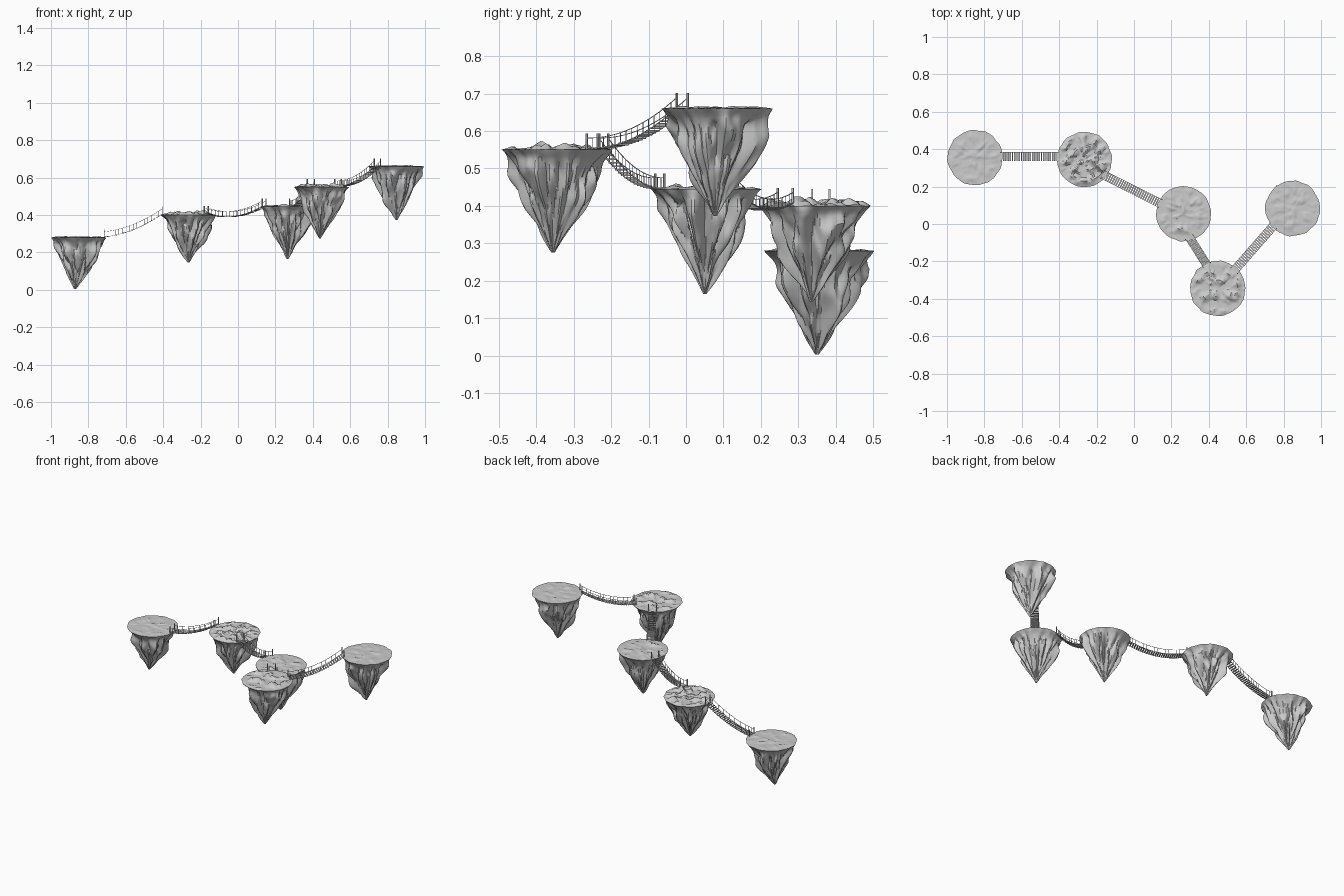
import bpy, bmesh, math
from mathutils import Vector, noise

if "Cube" in bpy.data.objects:
    bpy.data.objects.remove(bpy.data.objects["Cube"])


def make_material(name, value):
    mat = bpy.data.materials.new(name)
    mat.use_nodes = True
    colour = (value, value, value, 1)
    mat.diffuse_color = colour
    mat.node_tree.nodes["Principled BSDF"].inputs["Base Color"].default_value = colour
    return mat


stone = make_material("pale stone grey", 0.6)


def add_object(name, bm, angle):
    bmesh.ops.recalc_face_normals(bm, faces=bm.faces)
    mesh = bpy.data.meshes.new(name)
    bm.to_mesh(mesh)
    bm.free()
    mesh.materials.append(stone)
    obj = bpy.data.objects.new(name, mesh)
    bpy.context.collection.objects.link(obj)
    bpy.ops.object.select_all(action="DESELECT")
    obj.select_set(True)
    bpy.context.view_layer.objects.active = obj
    bpy.ops.object.shade_smooth_by_angle(angle=math.radians(angle))
    return obj


# Radius of the rock against depth, both as fractions
PROFILE = [(0, 1), (0.02, 0.97), (0.08, 0.86), (0.18, 0.76), (0.32, 0.67), (0.46, 0.57),
           (0.6, 0.43), (0.72, 0.29), (0.86, 0.16), (1, 0.03)]
RADIUS, SEGMENTS, RINGS, TOP_RINGS = 0.147, 112, 30, 14


def profile_radius(d):
    for (d0, r0), (d1, r1) in zip(PROFILE, PROFILE[1:]):
        if d <= d1:
            return r0 + (r1 - r0) * (d - d0) / (d1 - d0)
    return PROFILE[-1][1]


def floating_island(name, x, y, top, depth, tip, bump, seed):
    bm = bmesh.new()
    shift = Vector((seed * 7.3, seed * 3.1, 0))

    def rim(c, s):
        return RADIUS * (1 + 0.035 * noise.noise(Vector((c * 4, s * 4, seed))))

    def ring(point):
        return [bm.verts.new(point(math.cos(a), math.sin(a)))
                for a in (math.tau * i / SEGMENTS for i in range(SEGMENTS))]

    # Bumpy ground, from near the centre to the rim
    def ground(f):
        def point(c, s):
            r = rim(c, s) * f
            p = Vector((c * f * 3.2, s * f * 3.2, 0)) + shift
            h = max(0, noise.noise(p) + 0.5 * noise.noise(p * 2.3) + 0.15)
            return (x + c * r, y + s * r, top + bump * h * min(1, 4 * (1 - f)))
        return point

    # Fluted rock, with ridges that deepen towards the hanging tip
    def rock(d):
        def point(c, s):
            p = Vector((c * 1.9, s * 1.9, d * 1.5)) + shift
            ridge = abs(noise.noise(p * 1.3)) * 2 - 0.45
            fine = noise.noise(p * 3.2)
            strength = min(1, d * 5)
            r = rim(c, s) * profile_radius(d) * (1 + strength * (0.3 * ridge + 0.14 * fine))
            drop = 0.2 * noise.noise(Vector((c * 2.4, s * 2.4, seed)))
            z = top - depth * (d + drop * 4 * d * (1 - d) * strength)
            return (x + c * r + tip[0] * d ** 2, y + s * r + tip[1] * d ** 2, z)
        return point

    rows = [ring(ground((i + 0.4) / (TOP_RINGS + 0.4))) for i in range(TOP_RINGS + 1)]
    rows += [ring(rock((i + 1) / RINGS)) for i in range(RINGS)]
    for a, b in zip(rows, rows[1:]):
        for i in range(SEGMENTS):
            j = (i + 1) % SEGMENTS
            bm.faces.new((a[i], a[j], b[j], b[i]))
    bm.faces.new(rows[0])
    bm.faces.new(rows[-1])
    add_object(name, bm, 32)


def beam(bm, a, b, width, height, up=Vector((0, 0, 1))):
    """Box running from a to b."""
    along = (b - a).normalized()
    side = along.cross(up).normalized() * width / 2
    lift = side.cross(along).normalized() * height / 2
    ends = [[bm.verts.new(p + side * u + lift * v)
             for u, v in ((-1, -1), (1, -1), (1, 1), (-1, 1))] for p in (a, b)]
    for i in range(4):
        j = (i + 1) % 4
        bm.faces.new((ends[0][i], ends[0][j], ends[1][j], ends[1][i]))
    bm.faces.new(ends[0])
    bm.faces.new(ends[1])


def rope_bridge(name, start, end, sag, planks):
    start, end = Vector(start), Vector(end)
    flat = Vector((end.x - start.x, end.y - start.y, 0)).normalized()
    across = Vector((-flat.y, flat.x, 0))
    up = Vector((0, 0, 1))
    half = 0.023

    def path(t):
        return start.lerp(end, t) - up * sag * 4 * t * (1 - t)

    # Planks
    bm = bmesh.new()
    for i in range(planks):
        p = path((i + 0.5) / planks)
        beam(bm, p - across * half, p + across * half, 0.0075, 0.004)
    add_object(name + "_planks", bm, 20)

    # Ropes and hangers
    bm = bmesh.new()
    steps = 16
    for side in (-half, half):
        for lift in (0, 0.028):
            pts = [path(i / steps) + across * side + up * lift for i in range(steps + 1)]
            for a, b in zip(pts, pts[1:]):
                beam(bm, a, b, 0.0018, 0.0018)
        for i in range(1, steps):
            p = path(i / steps) + across * side
            beam(bm, p, p + up * 0.028, 0.0015, 0.0015, flat)
    add_object(name + "_ropes", bm, 20)

    # End posts
    bm = bmesh.new()
    for p in (start, end):
        for side in (-half, half):
            q = p + across * side
            beam(bm, q - up * 0.012, q + up * 0.04, 0.005, 0.005, flat)
    add_object(name + "_posts", bm, 20)


floating_island("lowest_island", -0.85, 0.355, 0.28, 0.277, (-0.02, -0.005), 0.008, 1)
floating_island("second_island", -0.265, 0.345, 0.4, 0.255, (0, -0.01), 0.03, 2)
floating_island("middle_island", 0.265, 0.055, 0.445, 0.28, (0, -0.005), 0.012, 3)
floating_island("fourth_island", 0.448, -0.345, 0.55, 0.275, (-0.01, -0.01), 0.02, 4)
floating_island("highest_island", 0.848, 0.083, 0.66, 0.287, (0, -0.005), 0.008, 5)

rope_bridge("first_bridge", (-0.715, 0.36, 0.282), (-0.405, 0.36, 0.405), 0.022, 26)
rope_bridge("second_bridge", (-0.17, 0.265, 0.408), (0.14, 0.11, 0.447), 0.035, 28)
rope_bridge("third_bridge", (0.295, -0.07, 0.447), (0.39, -0.22, 0.553), 0.028, 18)
rope_bridge("fourth_bridge", (0.535, -0.25, 0.553), (0.745, -0.01, 0.661), 0.028, 26)
